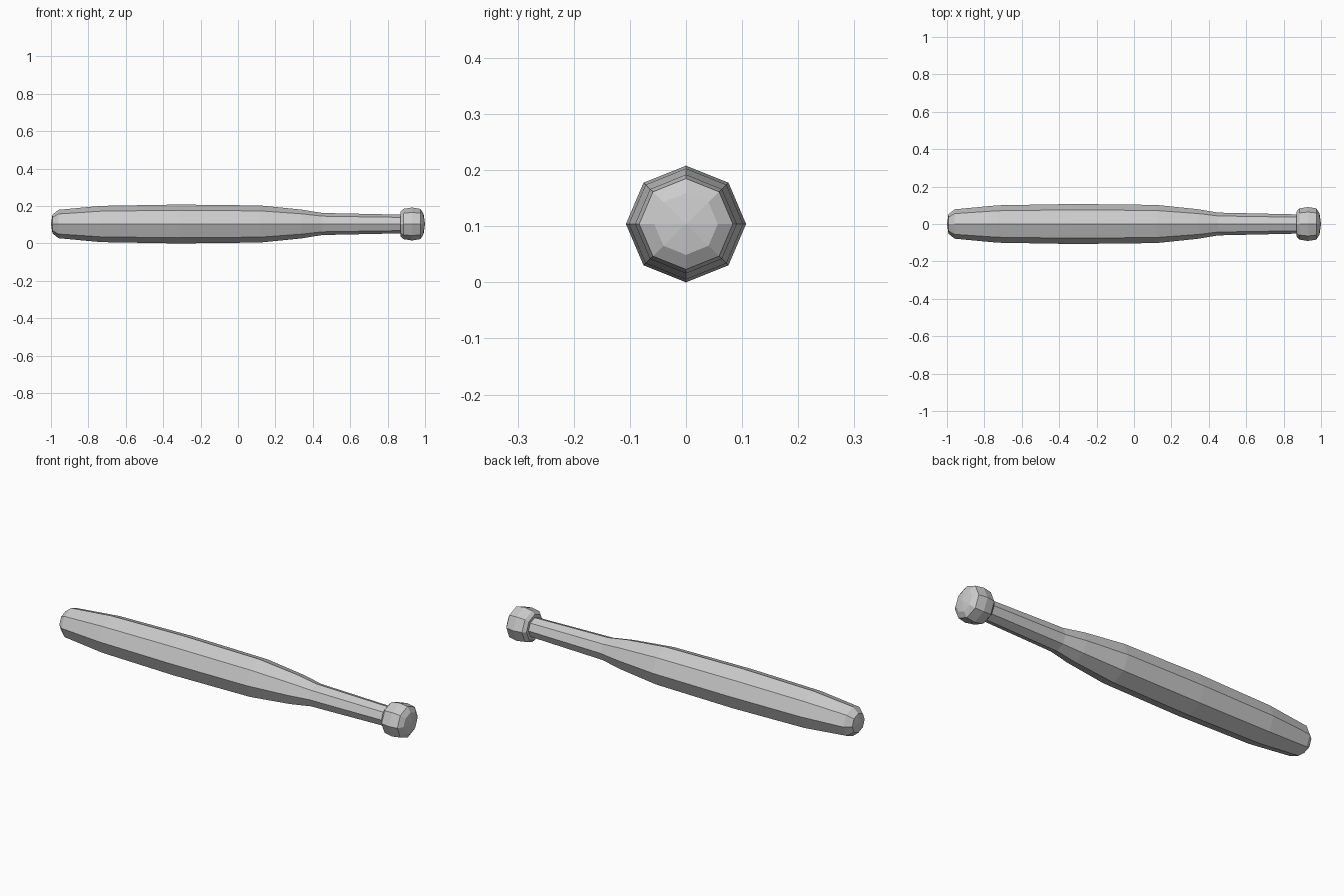
import bpy, bmesh, math

if "Cube" in bpy.data.objects:
    bpy.data.objects.remove(bpy.data.objects["Cube"])

SIDES = 8
CENTRE_Z = 0.104
Y_STRETCH = 1.03


def lathe_x(name, profile):
    """Revolve (x, radius) pairs around the x axis; radius 0 makes a pole."""
    bm = bmesh.new()
    rings = []
    for x, r in profile:
        n = SIDES if r > 0 else 1
        rings.append([bm.verts.new((x, Y_STRETCH * r * math.cos(2 * math.pi * i / SIDES),
                                    CENTRE_Z + r * math.sin(2 * math.pi * i / SIDES)))
                      for i in range(n)])
    for a, b in zip(rings, rings[1:]):
        for i in range(SIDES):
            j = (i + 1) % SIDES
            corners = [a[i % len(a)], a[j % len(a)], b[j % len(b)], b[i % len(b)]]
            bm.faces.new(list(dict.fromkeys(corners)))
    bmesh.ops.recalc_face_normals(bm, faces=bm.faces)
    mesh = bpy.data.meshes.new(name)
    bm.to_mesh(mesh)
    bm.free()
    obj = bpy.data.objects.new(name, mesh)
    bpy.context.collection.objects.link(obj)
    return obj


# One continuous shell: rounded tip, barrel, tapered neck, grip, end knob
lathe_x("bat", [
    (-1.0, 0), (-0.992, 0.05), (-0.96, 0.076),              # tip
    (-0.73, 0.097), (-0.32, 0.104), (0.12, 0.099),          # barrel
    (0.34, 0.077), (0.45, 0.059), (0.87, 0.05),             # neck and grip
    (0.87, 0.066), (0.885, 0.081), (0.93, 0.088),           # knob
    (0.975, 0.081), (0.992, 0.055), (1.0, 0),
])
